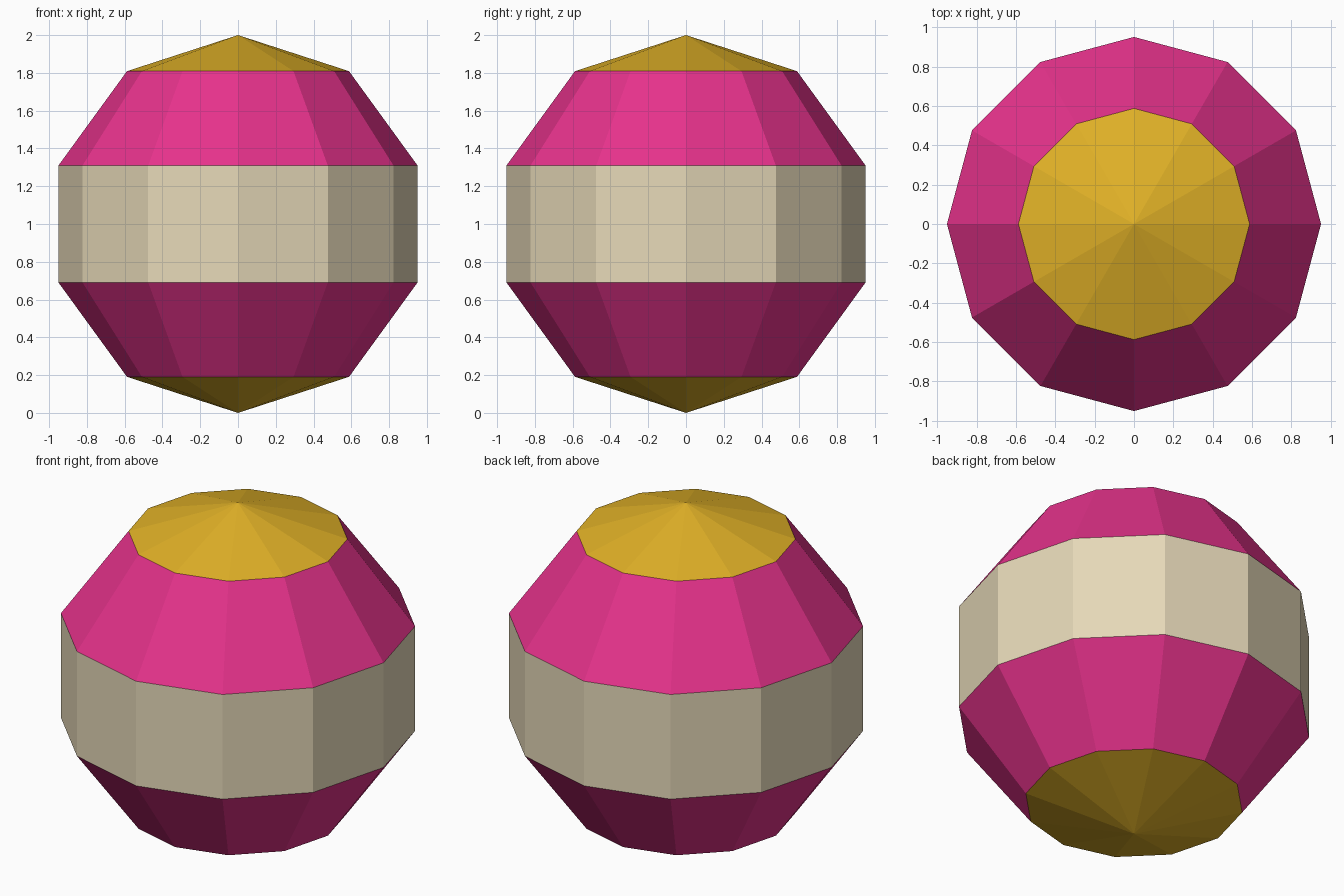
import bpy
import bmesh

cube = bpy.data.objects.get("Cube")
if cube:
    bpy.data.objects.remove(cube, do_unlink=True)


def make_material(name, rgb):
    mat = bpy.data.materials.new(name)
    mat.use_nodes = True
    colour = (*rgb, 1.0)
    mat.diffuse_color = colour
    mat.node_tree.nodes["Principled BSDF"].inputs["Base Color"].default_value = colour
    return mat


# Low-poly ball: twelve sides, five bands, standing on its lower tip
bm = bmesh.new()
bmesh.ops.create_uvsphere(bm, u_segments=12, v_segments=5, radius=1.0)

# Colour bands by height from the middle: belt, shoulders, caps
for face in bm.faces:
    height = abs(face.calc_center_median().z)
    face.material_index = 0 if height < 0.2 else 1 if height < 0.75 else 2
    face.smooth = False
bmesh.ops.translate(bm, verts=bm.verts, vec=(0, 0, 1))

mesh = bpy.data.meshes.new("striped_ball")
bm.to_mesh(mesh)
bm.free()

mesh.materials.append(make_material("cream", (0.79, 0.69, 0.48)))
mesh.materials.append(make_material("pink", (0.79, 0.032, 0.26)))
mesh.materials.append(make_material("gold", (0.75, 0.44, 0.02)))

ball = bpy.data.objects.new("striped_ball", mesh)
bpy.context.collection.objects.link(ball)
